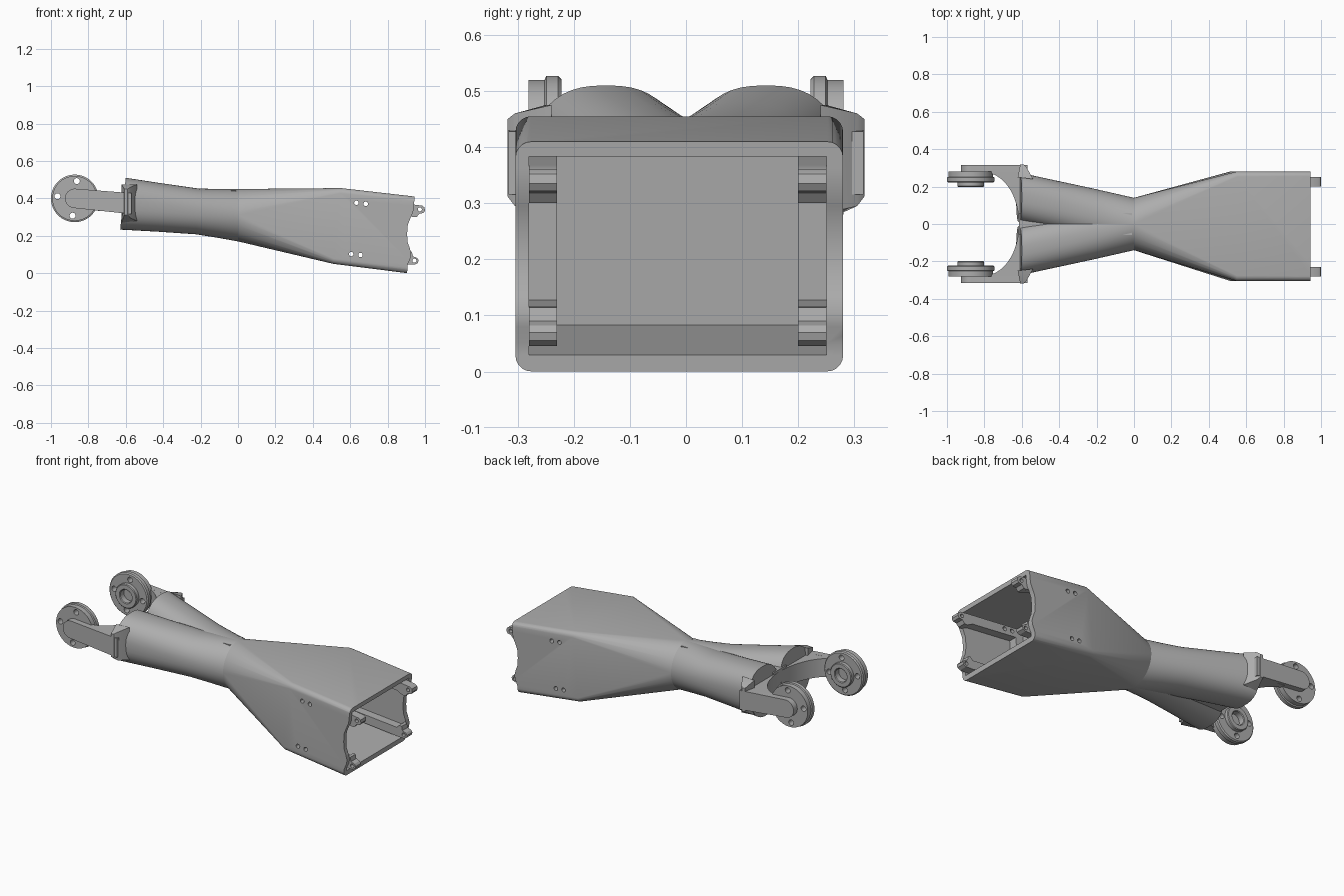
import bpy, bmesh, math
from mathutils import Vector

cube = bpy.data.objects.get("Cube")
if cube:
    bpy.data.objects.remove(cube, do_unlink=True)

grey = bpy.data.materials.new("plain grey")
grey.use_nodes = True
grey.diffuse_color = (0.42, 0.42, 0.42, 1)
grey.node_tree.nodes["Principled BSDF"].inputs["Base Color"].default_value = grey.diffuse_color


def finish(name, bm):
    """Turn a bmesh into a named, coloured object."""
    bmesh.ops.recalc_face_normals(bm, faces=bm.faces[:])
    mesh = bpy.data.meshes.new(name)
    bm.to_mesh(mesh)
    bm.free()
    mesh.materials.append(grey)
    obj = bpy.data.objects.new(name, mesh)
    bpy.context.collection.objects.link(obj)
    return obj


def hull(name, points):
    bm = bmesh.new()
    verts = [bm.verts.new(p) for p in points]
    res = bmesh.ops.convex_hull(bm, input=verts)
    loose = [v for v in bm.verts if not v.link_faces]
    bmesh.ops.delete(bm, geom=loose, context='VERTS')
    return finish(name, bm)


def prism(name, points, push):
    """Extrude a flat outline along a vector."""
    bm = bmesh.new()
    face = bm.faces.new([bm.verts.new(p) for p in points])
    res = bmesh.ops.extrude_face_region(bm, geom=[face], use_keep_orig=True)
    moved = [g for g in res["geom"] if isinstance(g, bmesh.types.BMVert)]
    bmesh.ops.translate(bm, verts=moved, vec=push)
    return finish(name, bm)


def side_prism(name, outline, y0, y1):
    return prism(name, [(x, y0, z) for x, z in outline], (0, y1 - y0, 0))


def loft(name, rings):
    """Skin equal rings and cap both ends."""
    bm = bmesh.new()
    rows = [[bm.verts.new(p) for p in ring] for ring in rings]
    n = len(rows[0])
    for a, b in zip(rows, rows[1:]):
        for i in range(n):
            j = (i + 1) % n
            bm.faces.new((a[i], a[j], b[j], b[i]))
    bm.faces.new(rows[0])
    bm.faces.new(rows[-1])
    return finish(name, bm)


def circle(cx, cz, r, n=16):
    return [(cx + r * math.cos(k * math.tau / n), cz + r * math.sin(k * math.tau / n)) for k in range(n)]


def cut(obj, cutters):
    """Subtract the cutters, then throw them away."""
    for cutter in cutters:
        cutter.hide_render = True
        mod = obj.modifiers.new("cut", 'BOOLEAN')
        mod.operation = 'DIFFERENCE'
        mod.solver = 'EXACT'
        mod.object = cutter
    bpy.context.view_layer.update()
    graph = bpy.context.evaluated_depsgraph_get()
    mesh = bpy.data.meshes.new_from_object(obj.evaluated_get(graph))
    obj.modifiers.clear()
    obj.data = mesh
    for cutter in cutters:
        bpy.data.objects.remove(cutter, do_unlink=True)


def drill(spots, r):
    return [side_prism("hole_cutter", circle(x, z, r), -0.5, 0.5) for x, z in spots]


# Box housing that tapers into a round waist
BOX_Y, BOX_HALF = -0.012, 0.292


def box_section(xc, zc, half_z, r=0.028):
    pts = []
    for k in range(24):
        a = (k // 6) * math.pi / 2 + (k % 6) / 5 * math.pi / 2
        q = (k // 6) * math.pi / 2 + math.pi / 4
        y = math.copysign(BOX_HALF - r, math.cos(q)) + r * math.cos(a)
        z = math.copysign(half_z - r, math.sin(q)) + r * math.sin(a)
        pts.append((xc + 0.1 * z, BOX_Y + y, zc + z))
    return pts


waist = [(0, y, z) for y, z in circle(0, 0.31, 0.14, 48)]
housing = hull("box_housing", waist + box_section(0.53, 0.2525, 0.2025)
               + box_section(0.975, 0.199, 0.205))
cavity = side_prism("cavity_cutter", [(0.56, 0.424), (0.53, 0.083), (1.06, 0.008), (1.06, 0.371)], -0.28, 0.25)
wavy_end = side_prism("end_cutter", [
    (1.2, -0.1), (0.9, -0.1), (0.904, 0), (0.908, 0.05), (0.922, 0.08), (0.926, 0.105), (0.918, 0.135),
    (0.907, 0.165), (0.904, 0.21), (0.908, 0.26), (0.922, 0.295), (0.936, 0.325), (0.94, 0.36),
    (0.945, 0.41), (0.95, 0.5), (1.2, 0.5)], -0.5, 0.5)
SCREWS = [(0.633, 0.376), (0.683, 0.371), (0.605, 0.102), (0.655, 0.097)]
cut(housing, [cavity, wavy_end] + drill(SCREWS, 0.012))

# Mounting rails with hinge tabs inside the housing
UPPER = [(0.58, 0.35), (0.9, 0.318), (0.935, 0.3), (0.955, 0.3), (0.97, 0.318), (0.992, 0.322),
         (1.0, 0.335), (0.997, 0.352), (0.985, 0.361), (0.93, 0.368), (0.58, 0.402)]
LOWER = [(0.56, 0.082), (0.9, 0.048), (0.945, 0.046), (0.962, 0.055), (0.966, 0.07), (0.957, 0.082),
         (0.935, 0.09), (0.93, 0.114), (0.915, 0.117), (0.9, 0.1), (0.56, 0.13)]
for side, y0 in (("left", 0.2), ("right", -0.28)):
    for level, shape, eye in (("upper", UPPER, (0.972, 0.341)), ("lower", LOWER, (0.943, 0.067))):
        rail = side_prism(f"{side}_{level}_rail", shape, y0, y0 + 0.05)
        cut(rail, drill(SCREWS, 0.012) + drill([eye], 0.011))
    side_prism(f"{side}_rail_post", [(0.54, 0.1), (0.59, 0.1), (0.61, 0.38), (0.56, 0.38)], y0, y0 + 0.05)


# Twin lobes growing out of the waist
def lobe_ring(s, x, inner, outer, low, high, power, lean):
    ring = []
    for c, w in circle(0, 0, 1, 48):
        u = math.copysign(abs(c) ** (2 / power), c)
        v = math.copysign(abs(w) ** (2 / power), w)
        ring.append((x + lean * v, s * ((inner + outer) / 2 + (outer - inner) / 2 * u),
                     (low + high) / 2 + (high - low) / 2 * v))
    return ring


STATIONS = [(0, -0.14, 0.14, 0.17, 0.45, 2, 0), (-0.11, -0.113, 0.165, 0.19, 0.45, 2.1, 0.002),
            (-0.22, -0.085, 0.19, 0.208, 0.453, 2.2, 0.005), (-0.42, -0.035, 0.233, 0.222, 0.481, 2.35, 0.01),
            (-0.615, 0.01, 0.275, 0.233, 0.51, 2.5, 0.015)]
for side, s in (("left", 1), ("right", -1)):
    loft(f"{side}_lobe", [lobe_ring(s, *st) for st in STATIONS])
hull("lobe_web", [(x, y, z) for x, lo, hi in ((-0.01, 0.2, 0.443), (-0.615, 0.27, 0.445))
                  for y in (-0.06, 0.06) for z in (lo, hi)])

# Curved yoke between the fork arms
arc = [(-0.8 + 0.185 * math.cos(a), 0.275 * math.sin(a))
       for a in [math.radians(-80 + 160 * k / 28) for k in range(29)]]
outline = [(-0.768, -0.3), *arc, (-0.768, 0.3), (-0.57, 0.3), (-0.57, -0.3)]
prism("fork_yoke", [(x, y, 0.322 - 0.08 * (x + 0.6)) for x, y in outline], (0, 0, 0.108))

# Fork arms, their fairings and the drilled end flanges
HUB_X, HUB_Z = -0.873, 0.4
FLANGE = [(0.12, 0.281), (0.12, 0.252), (0.127, 0.249), (0.127, 0.228), (0.121, 0.222), (0.07, 0.222),
          (0.07, 0.202), (0.066, 0.198), (0.042, 0.198), (0.038, 0.202), (0.038, 0.235)]
for side, s in (("left", 1), ("right", -1)):
    tip = [(x, z) for x, z in circle(HUB_X, HUB_Z, 0.052, 32) if x < HUB_X + 0.001]
    hull(f"{side}_fork_arm", [(x, s * y, z) for y in (0.278, 0.316)
                              for x, z in tip + [(-0.57, 0.316), (-0.57, 0.428)]])
    hull(f"{side}_arm_fairing", [(x, s * y, z) for x, y, lo, hi in (
        (-0.54, 0.24, 0.28, 0.475), (-0.575, 0.305, 0.295, 0.46), (-0.59, 0.318, 0.312, 0.45),
        (-0.608, 0.318, 0.312, 0.45), (-0.622, 0.25, 0.27, 0.475)) for z in (lo, hi)])
    flange = loft(f"{side}_flange", [[(x, s * y, z) for x, z in circle(HUB_X, HUB_Z, r, 64)] for r, y in FLANGE])
    turn = [math.radians(-7) + k * math.pi / 2 for k in range(4)]
    cut(flange, drill([(HUB_X + 0.093 * math.cos(a), HUB_Z + 0.093 * math.sin(a)) for a in turn], 0.016))

# Smooth curved faces, keep edges crisp
bpy.ops.object.select_all(action='DESELECT')
for obj in bpy.context.collection.objects:
    if obj.type == 'MESH' and grey.name in obj.data.materials:
        obj.select_set(True)
        bpy.context.view_layer.objects.active = obj
bpy.ops.object.shade_smooth_by_angle(angle=math.radians(30))
